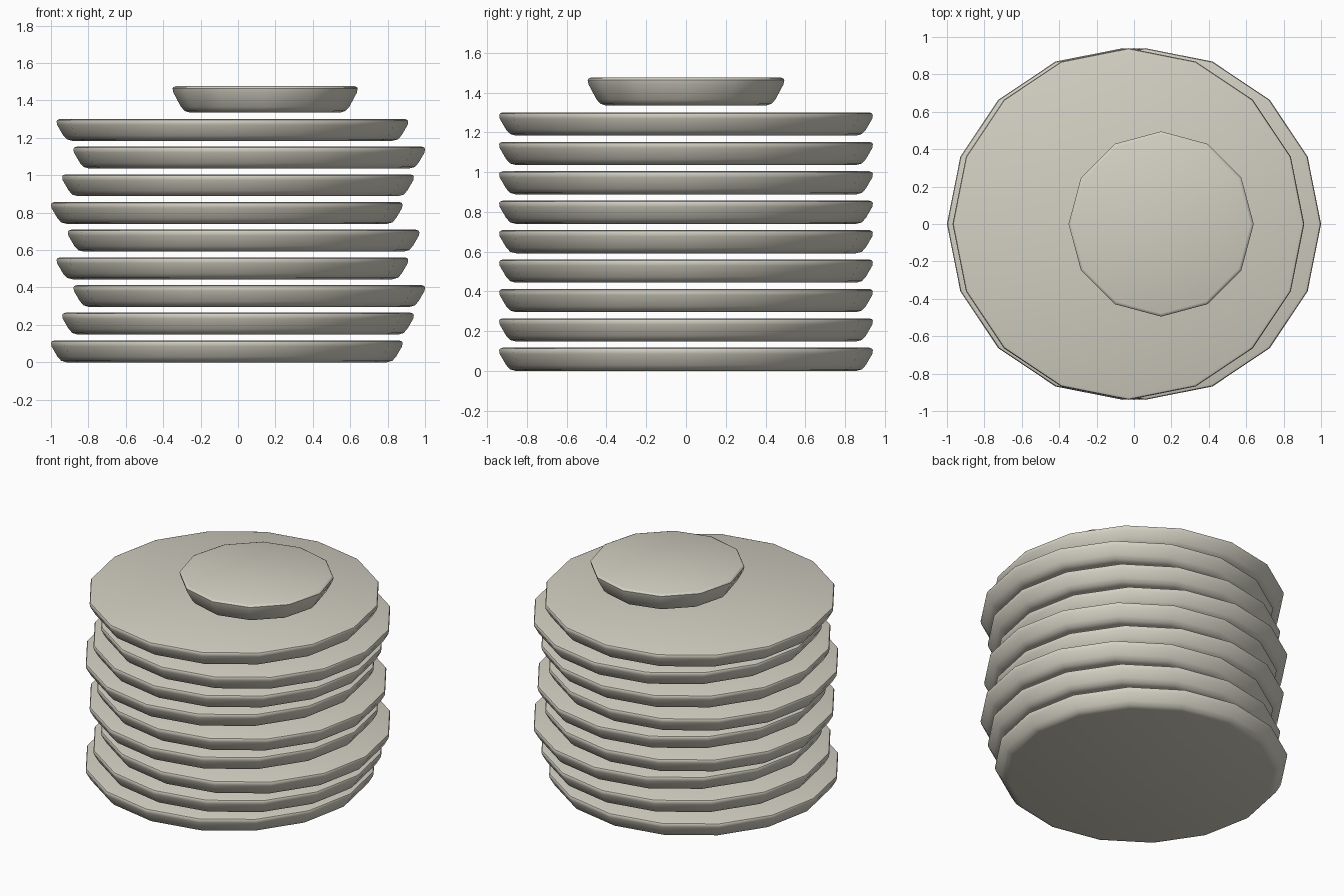
import bpy, bmesh, math

if "Cube" in bpy.data.objects:
    bpy.data.objects.remove(bpy.data.objects["Cube"])

mat = bpy.data.materials.new("warm stone")
mat.diffuse_color = (0.65, 0.63, 0.54, 1)
mat.use_nodes = True
mat.node_tree.nodes["Principled BSDF"].inputs["Base Color"].default_value = mat.diffuse_color


def dish(name, profile, sides, x, z):
    """Lathe a (radius, height) profile into a solid, capped disc."""
    bm = bmesh.new()
    rings = []
    for r, h in profile:
        rings.append([bm.verts.new((r * math.cos(2 * math.pi * i / sides),
                                    r * math.sin(2 * math.pi * i / sides), h))
                      for i in range(sides)])
    for a, b in zip(rings, rings[1:]):
        for i in range(sides):
            j = (i + 1) % sides
            bm.faces.new((a[i], a[j], b[j], b[i]))
    bm.faces.new(rings[0][::-1])
    bm.faces.new(rings[-1])
    mesh = bpy.data.meshes.new(name)
    bm.to_mesh(mesh)
    bm.free()
    mesh.materials.append(mat)
    ob = bpy.data.objects.new(name, mesh)
    ob.location = (x, 0, z)
    bpy.context.collection.objects.link(ob)
    bpy.ops.object.select_all(action='DESELECT')
    ob.select_set(True)
    bpy.context.view_layer.objects.active = ob
    bpy.ops.object.shade_smooth_by_angle(angle=math.radians(40))


# Stack of large plates, each shifted sideways
plate = [(0.855, 0), (0.885, 0.008), (0.905, 0.03), (0.937, 0.085),
         (0.94, 0.104), (0.936, 0.112), (0.922, 0.117)]
offsets = [-0.06, 0, 0.06, -0.03, 0.03]
for n in range(9):
    dish(f"plate_{n + 1}", plate, 16, offsets[n % 5], n * 0.148)

# Small plate on top
small = [(0.405, 0), (0.43, 0.008), (0.45, 0.03), (0.49, 0.105),
         (0.495, 0.128), (0.491, 0.135), (0.478, 0.14)]
dish("small_top_plate", small, 12, 0.145, 1.336)
